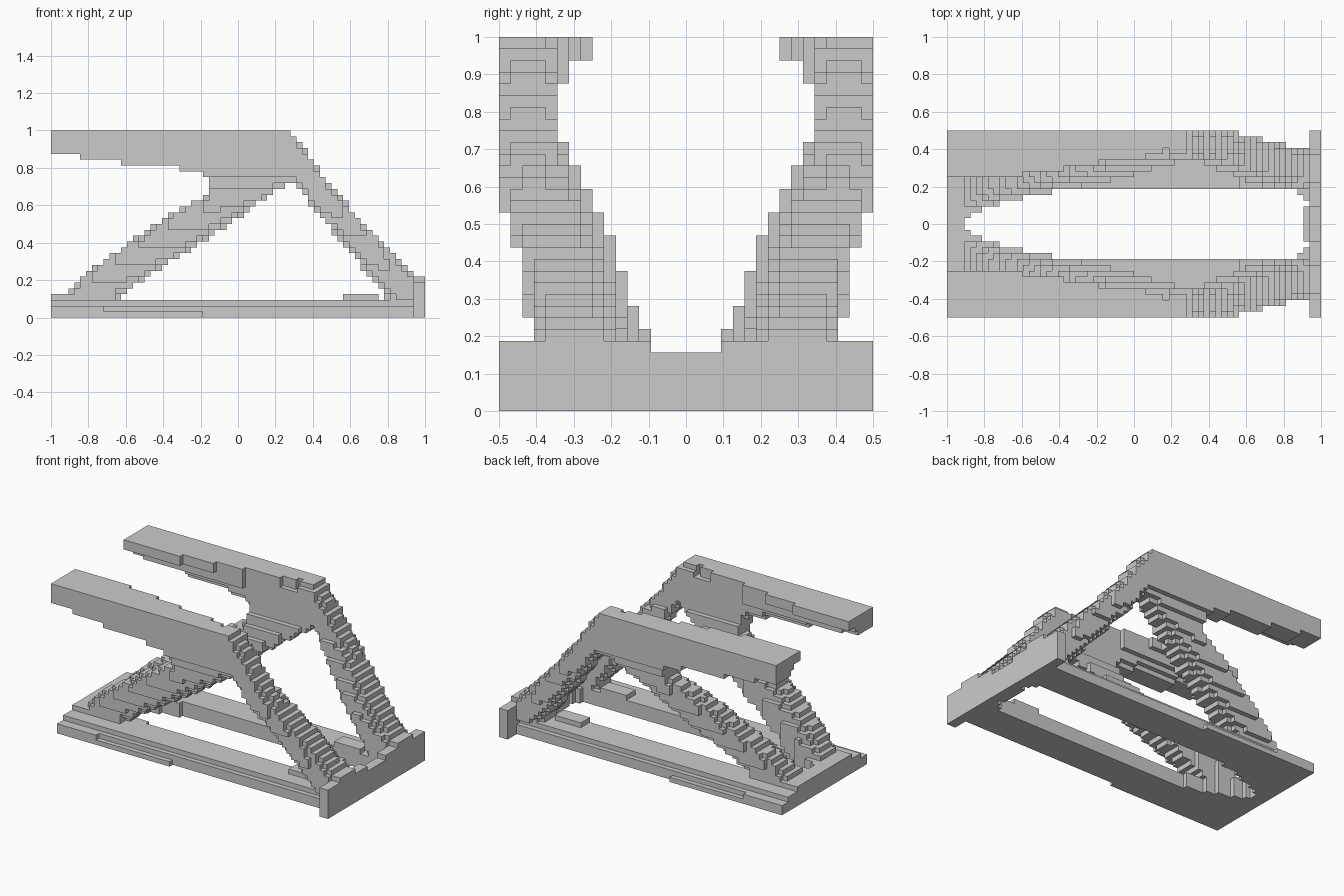
import bpy
import bmesh

if "Cube" in bpy.data.objects:
    bpy.data.objects.remove(bpy.data.objects["Cube"], do_unlink=True)

N = 32  # blocks per unit

grey = bpy.data.materials.new("light grey")
grey.use_nodes = True
colour = (0.6, 0.6, 0.6, 1)
grey.diffuse_color = colour
grey.node_tree.nodes["Principled BSDF"].inputs["Base Color"].default_value = colour


def lerp(t, pts):
    """Piecewise linear curve through a few points."""
    if t <= pts[0][0]:
        return pts[0][1]
    for (a, va), (b, vb) in zip(pts, pts[1:]):
        if t <= b:
            return va + (vb - va) * (t - a) / (b - a)
    return pts[-1][1]


def strut(x, y, z, low, high, inner, outer):
    """Inside a rounded strut: height range follows x, width leans out with z."""
    if not low[0][0] <= x <= low[-1][0]:
        return False
    z0, z1 = lerp(x, low), lerp(x, high)
    y0, y1 = lerp(z, inner), lerp(z, outer)
    u = abs(2 * z - z0 - z1) / (z1 - z0)
    v = abs(2 * y - y0 - y1) / (y1 - y0)
    return u ** 3 + v ** 3 <= 1.1


# Top beam: flush outside, tapering inside, stepped below
def top_beam(x, y, z):
    if x > lerp(z, [(0.72, 0.3), (1, 0.27)]):
        return False
    bottom = lerp(x, [(-1, 0.88), (-0.84, 0.86), (-0.63, 0.83), (-0.34, 0.8), (-0.15, 0.76), (0.3, 0.74)])
    inner = lerp(x, [(-1, 0.25), (-0.6, 0.265), (-0.17, 0.33), (0.1, 0.365), (0.28, 0.43)])
    if x > -0.14 and z < 0.94:
        inner = 0.345
    elif z < 0.94:
        inner = max(inner, 0.31 if z > 0.875 else 0.345)
        inner += lerp(z - bottom, [(0, 0.03), (0.06, 0)])
    return z > bottom and y > inner


# Long diagonal strut widening into a web under the beam
def front_strut(x, y, z):
    inside_edge = lerp(x, [(-0.95, 0.05), (-0.6, 0.14), (-0.4, 0.18), (-0.2, 0.22), (0.29, 0.3)])
    return y > inside_edge and strut(
        x, y, z,
        [(-0.95, 0), (-0.68, 0.08), (-0.5, 0.21), (-0.1, 0.47), (0.1, 0.61), (0.29, 0.74)],
        [(-0.95, 0.1), (-0.75, 0.28), (-0.4, 0.52), (-0.16, 0.66), (-0.14, 0.82), (0.29, 0.87)],
        [(0.1, 0.06), (0.2, 0.11), (0.3, 0.145), (0.47, 0.205), (0.6, 0.265), (0.75, 0.34)],
        [(0.1, 0.26), (0.4, 0.37), (0.75, 0.47)])


# Steep strut from the beam down to the end plate
def rear_strut(x, y, z):
    return strut(
        x, y, z,
        [(0.2, 0.73), (0.3, 0.73), (0.4, 0.6), (0.6, 0.35), (0.76, 0.17), (0.85, 0), (1, 0)],
        [(0.2, 1), (0.28, 1), (0.4, 0.84), (0.5, 0.69), (0.8, 0.37), (0.94, 0.22), (1, 0.22)],
        [(0.1, 0.185), (0.25, 0.19), (0.35, 0.21), (0.5, 0.265), (0.7, 0.335), (0.8, 0.345)],
        [(0.06, 0.38), (0.2, 0.41), (0.31, 0.425), (0.47, 0.46), (0.61, 0.5)])


# Low frame with a long tapered opening and stepped outer edge
def base_frame(x, y, z):
    inner = lerp(x, [(-0.91, 0), (-0.85, 0.07), (-0.75, 0.1), (-0.62, 0.15),
                     (-0.45, 0.19), (0.87, 0.19), (0.93, 0.13), (0.94, 0)])
    if x > 0.9 and y < 0.09:
        inner = 0
    if z < 0.0625:
        wide_to = -0.2 if z < 0.03 else -0.72
        outer = 0.44 if x < wide_to else 0.405
    elif z < 0.09:
        outer = 0.375
    elif z < 0.125 and x < -0.65:
        outer = 0.28
    else:
        return False
    return inner < y < outer


# Small pad on the frame beside the rear strut
def frame_pad(x, y, z):
    return 0.56 < x < 0.75 and 0.19 < y < 0.28 and 0.09 < z < 0.125


# Upright plate across the back end, dipped in the middle
def end_plate(x, y, z):
    return x > 0.94 and z < (0.156 if y < 0.09 else 0.188)


parts = {"end_plate": end_plate, "base_frame": base_frame, "frame_pad": frame_pad,
         "top_beam": top_beam, "rear_strut": rear_strut, "front_strut": front_strut}

# Give every block to the first part that contains it, mirrored across y
owner = {}
for i in range(-N, N):
    for j in range(N // 2):
        for k in range(N):
            centre = [(n + 0.5) / N for n in (i, j, k)]
            for name, inside in parts.items():
                if inside(*centre):
                    owner[i, j, k] = owner[i, -1 - j, k] = name
                    break


def build(name):
    """Skin the exposed sides of a part's blocks and merge flat areas."""
    bm = bmesh.new()
    verts = {}

    def vert(p):
        if p not in verts:
            verts[p] = bm.verts.new([c / N for c in p])
        return verts[p]

    for cell, part in owner.items():
        if part != name:
            continue
        for axis in range(3):
            for side in (0, 1):
                near = list(cell)
                near[axis] += 2 * side - 1
                if tuple(near) in owner:
                    continue
                ring = []
                for a, b in ((0, 0), (1, 0), (1, 1), (0, 1)):
                    p = list(cell)
                    p[axis] += side
                    p[(axis + 1) % 3] += a
                    p[(axis + 2) % 3] += b
                    ring.append(vert(tuple(p)))
                bm.faces.new(ring if side else ring[::-1])
    bmesh.ops.dissolve_limit(bm, angle_limit=0.01, verts=bm.verts[:], edges=bm.edges[:])
    mesh = bpy.data.meshes.new(name)
    bm.to_mesh(mesh)
    bm.free()
    mesh.materials.append(grey)
    bpy.context.collection.objects.link(bpy.data.objects.new(name, mesh))


for part_name in parts:
    build(part_name)
